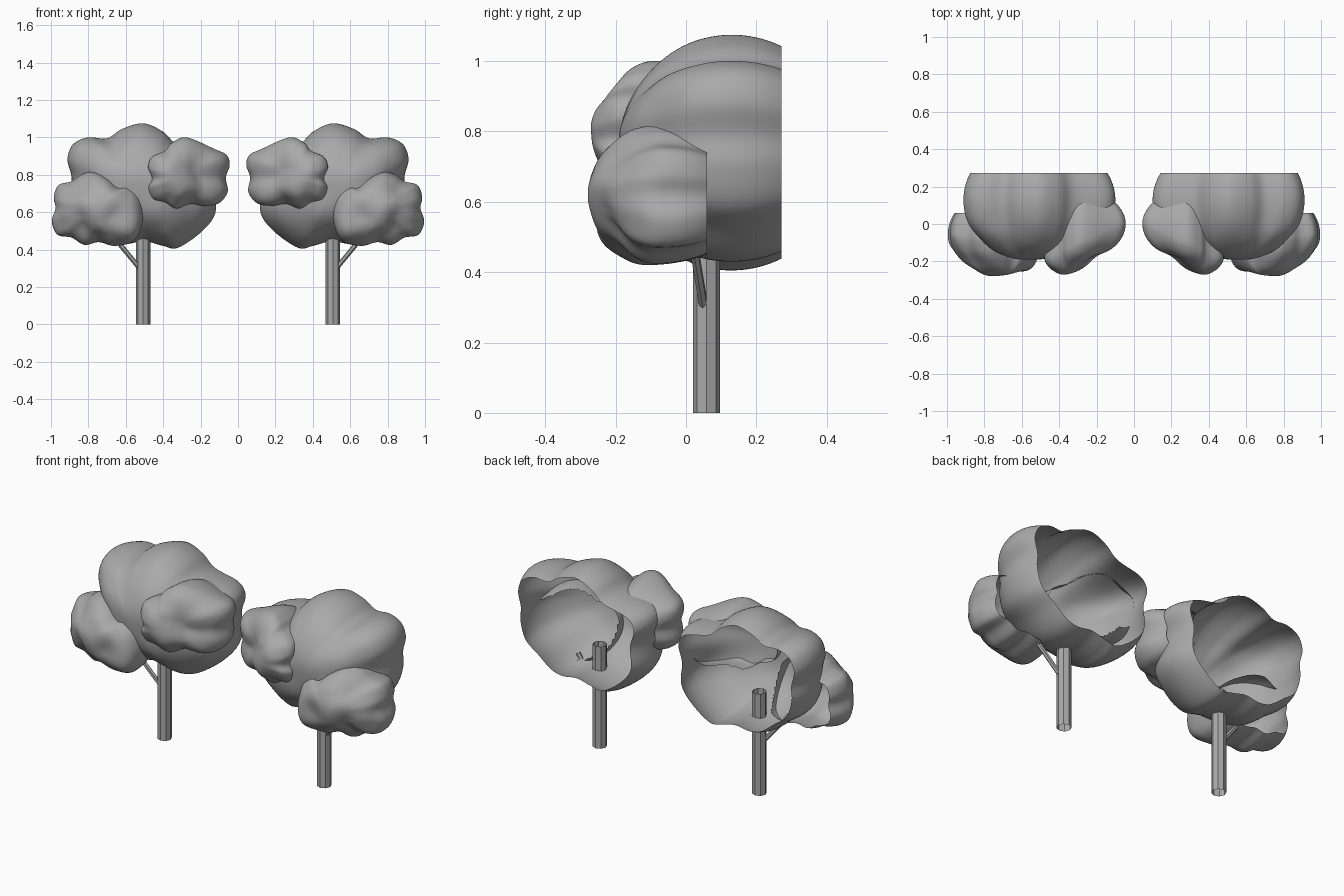
import bpy
import bmesh
import math
from mathutils import Vector, noise

if "Cube" in bpy.data.objects:
    bpy.data.objects.remove(bpy.data.objects["Cube"], do_unlink=True)

grey = bpy.data.materials.new("plain_grey")
grey.use_nodes = True
tone = (0.4, 0.4, 0.4, 1)
grey.diffuse_color = tone
grey.node_tree.nodes["Principled BSDF"].inputs["Base Color"].default_value = tone

SEGMENTS, RINGS = 120, 40

# Front outlines of the leaf clouds, as (x, z) going clockwise from the top
CROWN = [(.505, 1.075), (.62, 1.045), (.7, .995), (.8, 1), (.88, .965), (.912, .885),
         (.89, .79), (.895, .7), (.86, .59), (.77, .52), (.68, .45), (.6, .43),
         (.5, .445), (.4, .42), (.32, .41), (.19, .5), (.12, .6), (.13, .74),
         (.1, .85), (.15, .92), (.32, .96), (.4, 1.03)]
INNER = [(.275, 1), (.355, .97), (.39, .93), (.46, .895), (.48, .84), (.46, .78),
         (.48, .73), (.455, .67), (.39, .65), (.33, .617), (.25, .64), (.17, .635),
         (.1, .65), (.055, .71), (.065, .785), (.045, .85), (.06, .905), (.13, .94)]
OUTER = [(.775, .817), (.84, .8), (.89, .765), (.96, .745), (.985, .68), (.975, .62),
         (.995, .55), (.965, .48), (.89, .465), (.82, .425), (.745, .44), (.66, .42),
         (.56, .445), (.515, .53), (.51, .625), (.53, .69), (.585, .735), (.64, .735),
         (.7, .785)]


def smooth_loop(points, t):
    """Point at fraction t along a closed Catmull-Rom loop."""
    n = len(points)
    i = int(t * n)
    u = t * n - i
    a, b, c, d = (Vector(points[(i + k) % n]) for k in (-1, 0, 1, 2))
    return (b * 2 + (c - a) * u + (a * 2 - b * 5 + c * 4 - d) * u ** 2
            + (b * 3 - a - c * 3 + d) * u ** 3) / 2


def deep_in_crown(co):
    """True well inside the rounded mass of the crown."""
    x, y, z = (abs(co.x) - .505) / .38, (co.y - .13) / .31, (co.z - .73) / .32
    return x * x + y * y + z * z < .66


def finish(name, bm, smooth):
    mesh = bpy.data.meshes.new(name)
    bm.to_mesh(mesh)
    bm.free()
    mesh.materials.append(grey)
    for face in mesh.polygons:
        face.use_smooth = smooth
    obj = bpy.data.objects.new(name, mesh)
    bpy.context.collection.objects.link(obj)
    return obj


def cloud(name, side, outline, middle, front, back, rim, slant, lump, trim):
    """Lumpy shell, domed and slanted in front and cut open behind."""
    bm = bmesh.new()
    loop = [smooth_loop(outline, k / SEGMENTS) for k in range(SEGMENTS)]
    centre = sum(loop, Vector((0, 0))) / SEGMENTS
    # Rounded outline that the lobes fade into towards the front
    reach = 10
    soft = [sum((loop[(k + j) % SEGMENTS] for j in range(-reach, reach + 1)),
                Vector((0, 0))) / (2 * reach + 1) for k in range(SEGMENTS)]
    core = Vector((centre.x, middle, centre.y))
    end = math.asin((rim - middle) / back)

    def place(angle, k):
        spread = max(0, math.cos(angle)) ** .85
        depth = math.sin(angle) * (back if angle > 0 else front)
        flat = (soft[k].lerp(loop[k], spread) - centre) * spread
        # The slant dies out towards the flat rim
        lean = slant * flat.x * (1 - max(0, depth) / (rim - middle))
        co = core + Vector((flat.x, depth + lean, flat.y))
        # Soft bumps on the front of the dome
        bump = noise.noise(co * 7) * lump * max(0, -math.sin(angle))
        co += (co - core).normalized() * bump
        return bm.verts.new((co.x * side, co.y, co.z))

    tip = place(-math.pi / 2, 0)
    rows = []
    for r in range(1, RINGS + 1):
        angle = -math.pi / 2 + (end + math.pi / 2) * r / RINGS
        rows.append([place(angle, k) for k in range(SEGMENTS)])
    for k in range(SEGMENTS):
        j = (k + 1) % SEGMENTS
        bm.faces.new((tip, rows[0][k], rows[0][j]))
        for low, high in zip(rows, rows[1:]):
            bm.faces.new((low[k], high[k], high[j], low[j]))
    # The shell faces outward
    bm.normal_update()
    if tip.normal.y > 0:
        bmesh.ops.reverse_faces(bm, faces=bm.faces[:])
    # Side clouds end where they sink into the crown
    if trim:
        buried = [v for v in bm.verts if deep_in_crown(v.co)]
        bmesh.ops.delete(bm, geom=buried, context="VERTS")
    return finish(name, bm, True)


def tube(name, start, end, radius, sides):
    """Open faceted tube between two points."""
    bm = bmesh.new()
    bmesh.ops.create_cone(bm, cap_ends=False, segments=sides, radius1=radius,
                          radius2=radius, depth=(end - start).length)
    obj = finish(name, bm, False)
    obj.location = (start + end) / 2
    obj.rotation_euler = (end - start).to_track_quat("Z", "Y").to_euler()
    return obj


# Two mirrored trees
for label, side in (("left", 1), ("right", -1)):
    cloud(label + "_crown", side, CROWN, .13, .32, .32, .272, 0, .01, False)
    cloud(label + "_inner_leaf_cloud", side, INNER, -.09, .135, .3, .12, -.4, .04, True)
    cloud(label + "_outer_leaf_cloud", side, OUTER, -.095, .16, .28, .06, .18, .04, True)
    tube(label + "_trunk", Vector((.507 * side, .058, 0)),
         Vector((.507 * side, .058, .585)), .038, 8)
    tube(label + "_branch", Vector((.53 * side, .05, .305)),
         Vector((.67 * side, .022, .475)), .013, 6)
